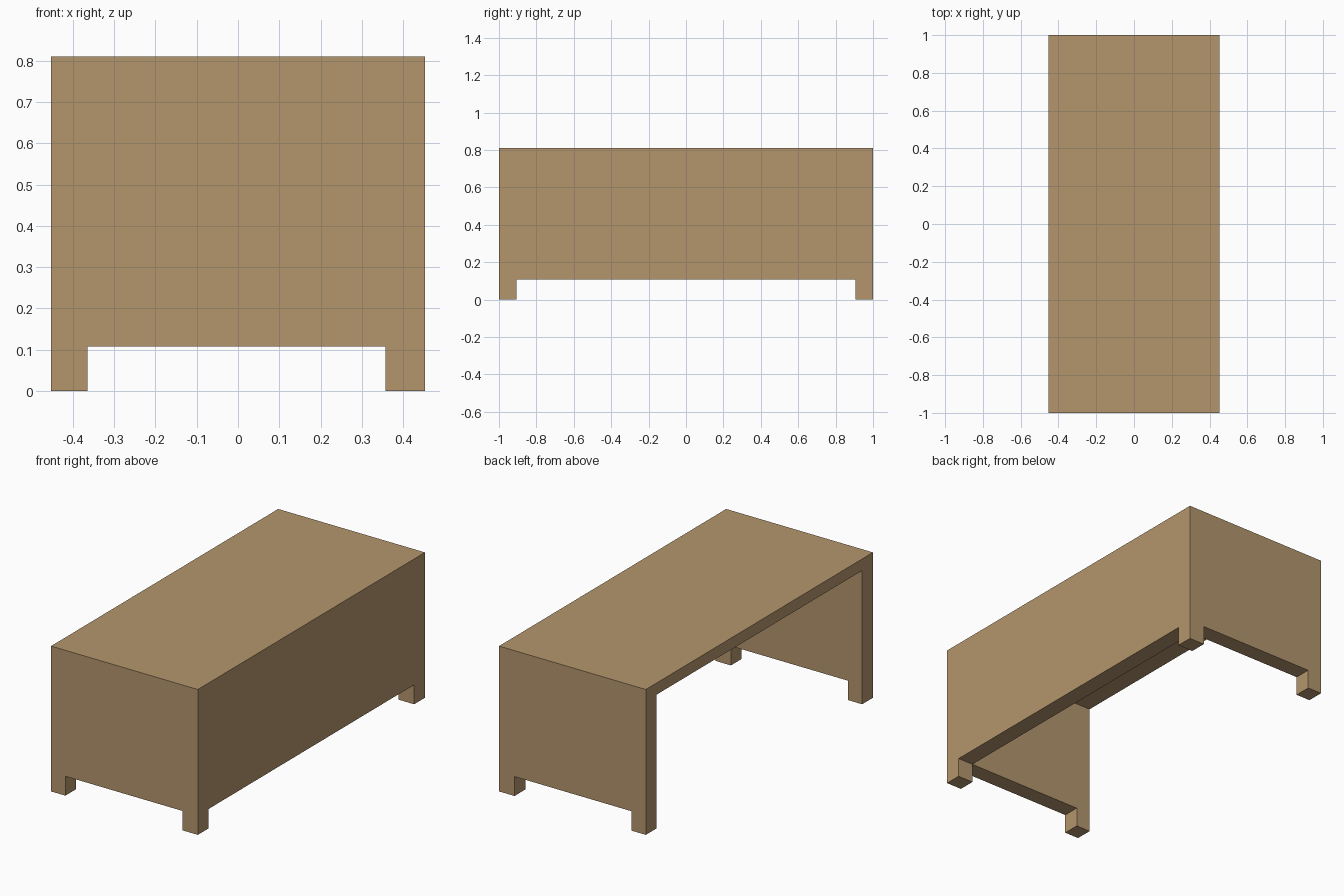
import bpy

if "Cube" in bpy.data.objects:
    bpy.data.objects.remove(bpy.data.objects["Cube"])

wood = bpy.data.materials.new("light brown wood")
wood.diffuse_color = (0.456, 0.305, 0.153, 1)
wood.use_nodes = True
wood.node_tree.nodes["Principled BSDF"].inputs["Base Color"].default_value = wood.diffuse_color


def box(name, x0, x1, y0, y1, z0, z1):
    bpy.ops.mesh.primitive_cube_add(size=1, location=((x0 + x1) / 2, (y0 + y1) / 2, (z0 + z1) / 2))
    ob = bpy.context.object
    ob.name = name
    ob.scale = (x1 - x0, y1 - y0, z1 - z0)
    bpy.ops.object.transform_apply(location=True, rotation=False, scale=True)
    ob.data.materials.append(wood)
    return ob


# Desk block: tabletop, two end panels and the long right panel in one piece
desk = box("desk", -0.4525, 0.4525, -1, 1, 0, 0.81)

# Cutters: knee space open to the left, gaps under the end panels and the right panel
cutters = [
    box("knee_space_cutter", -0.6, 0.357, -0.905, 0.905, -0.2, 0.745),
    box("end_gap_cutter", -0.364, 0.357, -1.2, 1.2, -0.2, 0.108),
    box("side_gap_cutter", 0.2, 0.6, -0.905, 0.905, -0.2, 0.108),
]

bpy.context.view_layer.objects.active = desk
for cutter in cutters:
    mod = desk.modifiers.new(cutter.name, 'BOOLEAN')
    mod.operation = 'DIFFERENCE'
    mod.solver = 'EXACT'
    mod.object = cutter
    bpy.ops.object.modifier_apply(modifier=mod.name)
    bpy.data.objects.remove(cutter)
